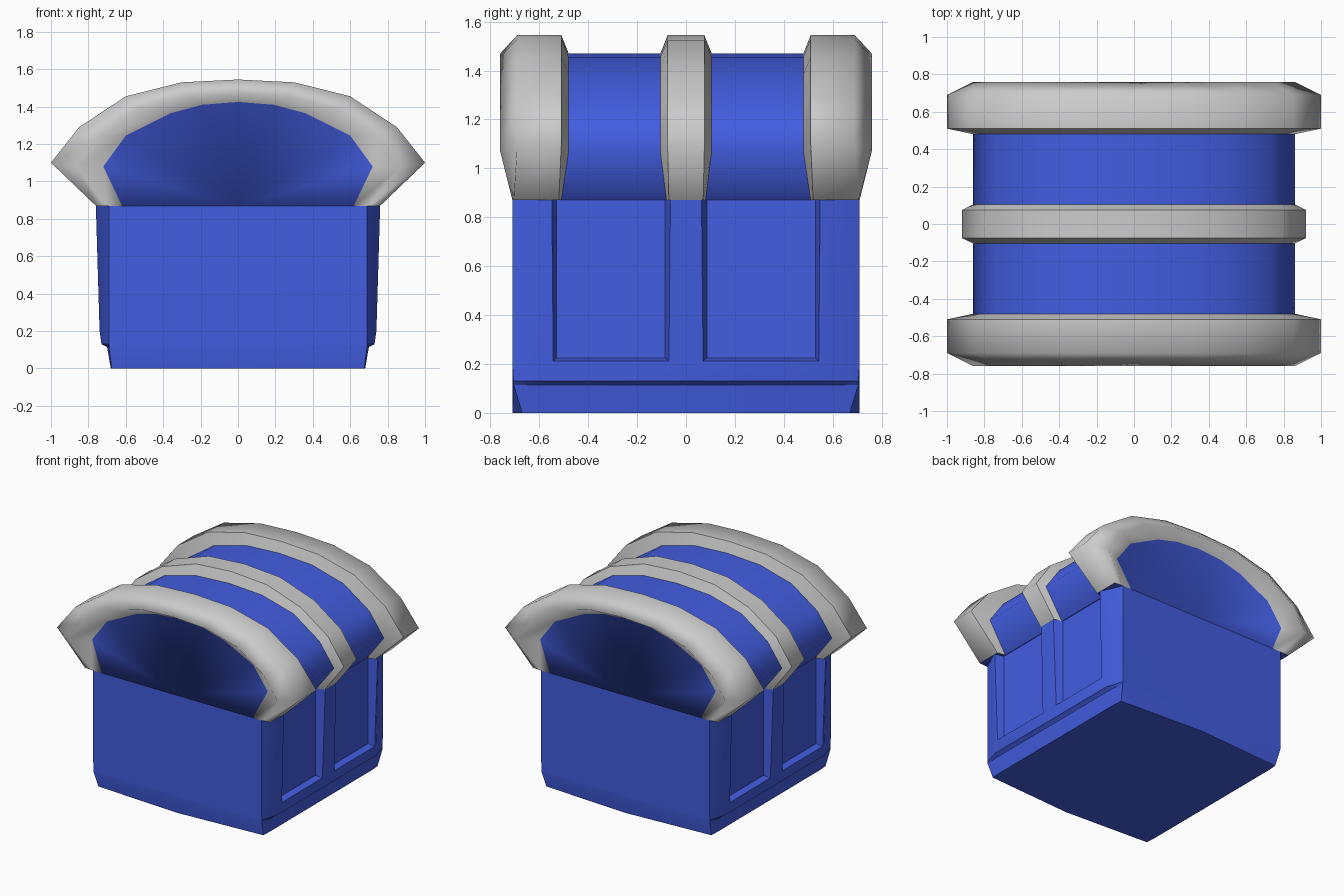
import bpy, bmesh

if "Cube" in bpy.data.objects:
    bpy.data.objects.remove(bpy.data.objects["Cube"])


def material(name, color):
    m = bpy.data.materials.new(name)
    m.diffuse_color = color
    m.use_nodes = True
    m.node_tree.nodes["Principled BSDF"].inputs["Base Color"].default_value = m.diffuse_color
    return m


blue = material("blue_paint", (0.055, 0.11, 0.75, 1))
grey = material("grey_metal", (0.6, 0.6, 0.6, 1))


def make(name, bm, mats):
    bmesh.ops.recalc_face_normals(bm, faces=bm.faces)
    me = bpy.data.meshes.new(name)
    bm.to_mesh(me)
    bm.free()
    for m in mats:
        me.materials.append(m)
    ob = bpy.data.objects.new(name, me)
    bpy.context.collection.objects.link(ob)
    return ob


# Body: stacked outlines, one quarter each (corner x, corner y, side x, side y)
bm = bmesh.new()
rings = []
for z, cx, cy, sx, sy in [(0, .675, .67, .68, .60), (.115, .69, .705, .70, .60),
                          (.13, .69, .705, .73, .58), (.2, .69, .71, .74, .56),
                          (.87, .69, .71, .76, .56)]:
    outline = [(0, -.71), (cx, -cy), (sx, -sy), (sx, sy), (cx, cy), (0, .71),
               (-cx, cy), (-sx, sy), (-sx, -sy), (-cx, -cy)]
    rings.append([bm.verts.new((x, y, z)) for x, y in outline])
for a, b in zip(rings, rings[1:]):
    for i in range(10):
        j = (i + 1) % 10
        bm.faces.new((a[i], a[j], b[j], b[i]))
bm.faces.new(rings[0])
bm.faces.new(rings[-1])
body = make("chest_body", bm, [blue])

# Tapered cutters for the recessed side panels
bm = bmesh.new()
for sx in (-1, 1):
    for sy in (-1, 1):
        a, b = [[bm.verts.new((sx * x, sy * y, z)) for y, z in
                 ((y0, z0), (y1, z0), (y1, 1), (y0, 1))]
                for x, y0, y1, z0 in ((.695, .085, .53, .225), (.80, .05, .56, .195))]
        bm.faces.new(a)
        bm.faces.new(b)
        for i in range(4):
            j = (i + 1) % 4
            bm.faces.new((a[i], a[j], b[j], b[i]))
cutter = make("panel_cutter", bm, [blue])
cutter.hide_render = True
cutter.hide_viewport = True
mod = body.modifiers.new("panels", 'BOOLEAN')
mod.object = cutter
mod.operation = 'DIFFERENCE'
mod.solver = 'EXACT'
dg = bpy.context.evaluated_depsgraph_get()
cut_mesh = bpy.data.meshes.new_from_object(body.evaluated_get(dg))
body.modifiers.clear()
body.data = cut_mesh
bpy.data.objects.remove(cutter)
bpy.ops.object.select_all(action='DESELECT')
body.select_set(True)
bpy.context.view_layer.objects.active = body
bpy.ops.object.shade_smooth_by_angle(angle=0.5)

# Lid: half arches from the hinge line to the crown
inner = [(.62, .87), (.72, 1.08), (.60, 1.245), (.36, 1.365), (.19, 1.41), (0, 1.425)]
barrel = [(.70, .87), (.86, 1.07), (.74, 1.24), (.53, 1.385), (.27, 1.455), (0, 1.47)]
middle = [(.76, .87), (.92, 1.085), (.79, 1.275), (.57, 1.43), (.29, 1.525), (0, 1.545)]
rim = [(.76, .87), (1.0, 1.10), (.85, 1.29), (.60, 1.455), (.30, 1.53), (0, 1.545)]
# Stations: arch, y, y at the foot, sharp edge
half = [(inner, -.68, -.71, False), (barrel, -.76, -.71, False),
        (rim, -.69, -.705, False), (rim, -.51, -.52, True),
        (barrel, -.48, -.51, True), (barrel, -.105, -.08, True),
        (middle, -.075, -.07, True)]
stations = half + [(p, -y, -f, s) for p, y, f, s in reversed(half)]

bm = bmesh.new()
rows = []
for path, y, foot, sharp in stations:
    pts = path + [(-x, z) for x, z in reversed(path[:-1])]
    rows.append([bm.verts.new((x, foot if i in (0, 10) else y, z))
                 for i, (x, z) in enumerate(pts)])
for k, (a, b) in enumerate(zip(rows, rows[1:])):
    for i in range(10):
        f = bm.faces.new((a[i], a[i + 1], b[i + 1], b[i]))
        f.material_index = 0 if k in (4, 8) else 1

# Blue end panels fanned from the middle of the lower edge
apex = []
for row, y in ((rows[0], -.71), (rows[-1], .71)):
    c = bm.verts.new((0, y, .87))
    apex.append(c)
    for i in range(10):
        bm.faces.new((c, row[i], row[i + 1]))
# Lid underside
bm.faces.new([apex[0]] + [r[0] for r in rows] + [apex[1]] + [r[10] for r in reversed(rows)])
for f in bm.faces:
    f.smooth = True
for row, st in zip(rows, stations):
    if st[3]:
        for a, b in zip(row, row[1:]):
            bm.edges.get((a, b)).smooth = False
for a, b in zip(rows, rows[1:]):
    for i in (0, 10):
        bm.edges.get((a[i], b[i])).smooth = False
make("chest_lid", bm, [blue, grey])
